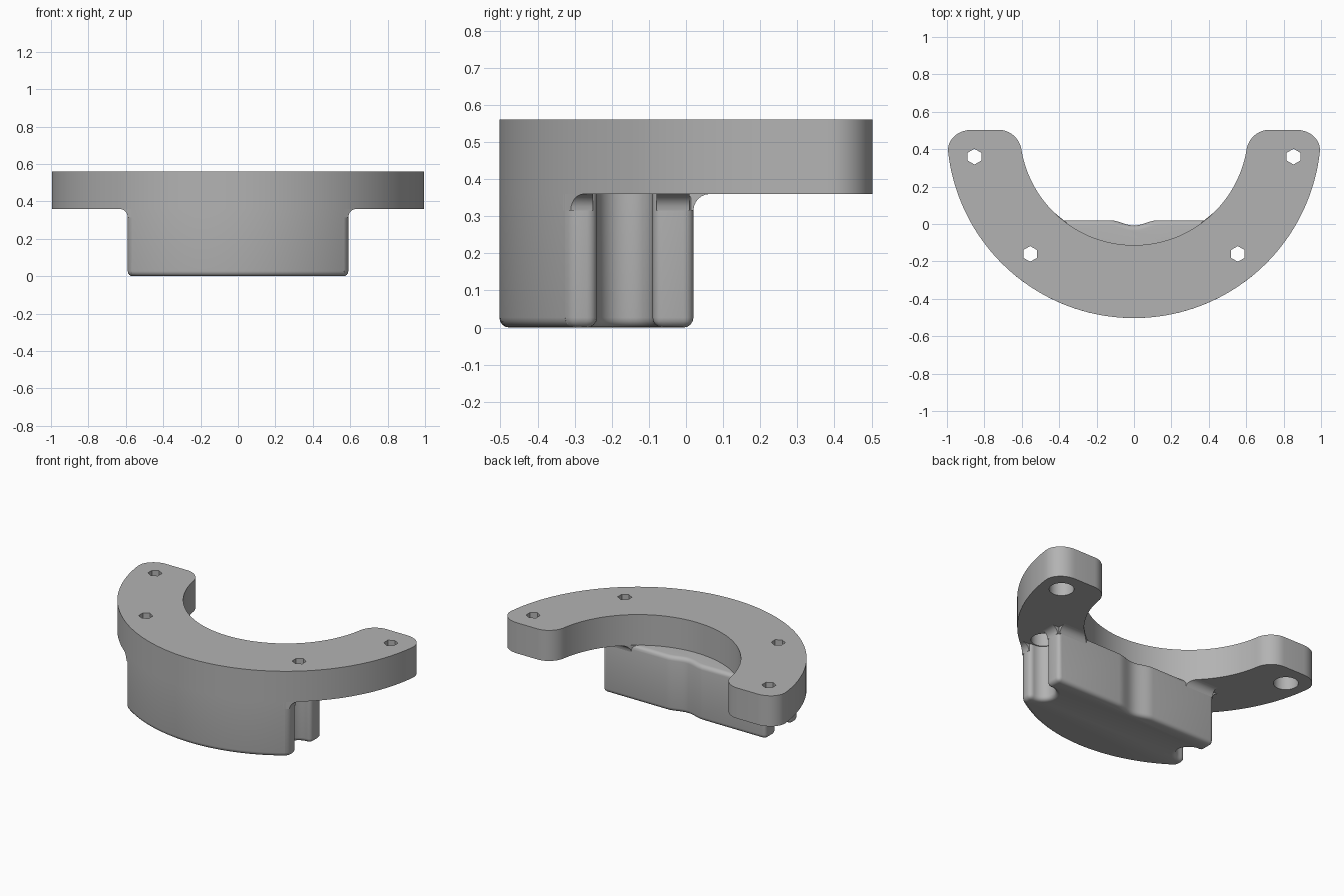
import bpy, bmesh, math
from mathutils import Vector

if "Cube" in bpy.data.objects:
    bpy.data.objects.remove(bpy.data.objects["Cube"], do_unlink=True)

grey = bpy.data.materials.new("plain_grey")
grey.use_nodes = True
grey.diffuse_color = (0.45, 0.45, 0.45, 1)
grey.node_tree.nodes["Principled BSDF"].inputs["Base Color"].default_value = grey.diffuse_color

CY, R_OUT, R_IN = 0.497, 1.0, 0.61      # shared arc centre and radii
Z_PLATE, Z_TOP, Y_END = 0.36, 0.56, 0.503
HALF, BACK = 0.59, 0.02                 # block half width and back face


def circle_x(r, y):
    return math.sqrt(r * r - (y - CY) ** 2)


def circle_y(r, x):
    return CY - math.sqrt(r * r - x * x)


def arc(cx, cy, r, a0, a1, n):
    steps = [math.radians(a0 + (a1 - a0) * i / n) for i in range(n + 1)]
    return [(cx + r * math.cos(a), cy + r * math.sin(a)) for a in steps]


def corner(a, c, b, n=10):
    # elliptic quarter from a to b, tangent to a-c and c-b
    a, b, c = Vector(a), Vector(b), Vector(c)
    ts = [math.pi / 2 * i / n for i in range(n + 1)]
    return [tuple(c + (a - c) * (1 - math.sin(t)) + (b - c) * (1 - math.cos(t))) for t in ts]


def mirrored(half):
    # close a right-hand outline with its left-hand copy
    return half + [(-x, y) for x, y in reversed(half) if abs(x) > 1e-5]


def prism(outline, z0, z1):
    bm = bmesh.new()
    face = bm.faces.new([bm.verts.new((x, y, z0)) for x, y in outline])
    new = bmesh.ops.extrude_face_region(bm, geom=[face])["geom"]
    for v in new:
        if isinstance(v, bmesh.types.BMVert):
            v.co.z = z1
    bmesh.ops.recalc_face_normals(bm, faces=bm.faces)
    return bm


def finish(bm, name):
    mesh = bpy.data.meshes.new(name)
    bm.to_mesh(mesh)
    bm.free()
    mesh.materials.append(grey)
    obj = bpy.data.objects.new(name, mesh)
    bpy.context.collection.objects.link(obj)
    return obj


def activate(obj):
    bpy.ops.object.select_all(action="DESELECT")
    obj.select_set(True)
    bpy.context.view_layer.objects.active = obj


def smooth(obj):
    activate(obj)
    bpy.ops.object.shade_smooth_by_angle(angle=math.radians(30))


# Curved mounting plate with rounded ends
y_c = 0.39
a_out = math.degrees(math.asin((y_c - CY) / R_OUT))
a_in = math.degrees(math.asin((y_c - CY) / R_IN))
x_out, x_in = circle_x(R_OUT, y_c), circle_x(R_IN, y_c)
half = arc(0, CY, R_OUT, -90, a_out, 40)
half += corner(half[-1], (1.0, Y_END), (0.87, Y_END))[1:]
half += corner((0.72, Y_END), (x_in + 0.01, Y_END), (x_in, y_c))
half += arc(0, CY, R_IN, a_in, -90, 32)[1:]
plate = finish(prism(mirrored(half), Z_PLATE, Z_TOP), "mounting_plate")

# Hexagonal screw holes, with a wide round recess below
for side in (-1, 1):
    for hx, hy in ((0.853, 0.36), (0.555, -0.16)):
        for r, sides, z0, z1 in ((0.042, 6, 0.3, 0.6), (0.073, 32, 0.3, 0.46)):
            ring = arc(side * hx, hy, r, 90, 450, sides)[:-1]
            cutter = finish(prism(ring, z0, z1), "hole_cutter")
            cutter.hide_render = True
            activate(plate)
            mod = plate.modifiers.new("hole", "BOOLEAN")
            mod.object, mod.operation, mod.solver = cutter, "DIFFERENCE", "EXACT"
            bpy.ops.object.modifier_apply(modifier=mod.name)
            bpy.data.objects.remove(cutter, do_unlink=True)
smooth(plate)

# Lower block: curved front, screw slots in the sides, shallow dent in the back
a_side = -math.degrees(math.acos(HALF / R_OUT))
half = arc(0, CY, R_OUT, -90, a_side, 24)
half += [(HALF, -0.24)] + arc(0.555, -0.165, 0.075, 270, 90, 16) + [(HALF, -0.09)]
half += [(HALF, BACK)]
half += [(0.13 * (1 - i / 8), BACK - 0.028 * math.sin(math.pi / 2 * i / 8) ** 2) for i in range(9)]
bm = prism(mirrored(half), 0, Z_PLATE)
rounded = []
for e in bm.edges:
    z = [v.co.z for v in e.verts]
    upright = abs(z[0] - z[1]) > 0.1
    sharp = e.calc_face_angle_signed(0) > math.radians(40)
    back_top = min(z) > 0.3 and min(v.co.y for v in e.verts) > -0.02
    if max(z) < 0.01 or (upright and sharp) or back_top:
        rounded.append(e)
bmesh.ops.bevel(bm, geom=rounded, offset=0.027, segments=4, profile=0.5, affect="EDGES")
block = finish(bm, "lower_block")
smooth(block)


# Concave fillets where the block meets the underside of the plate
def fillet(name, place):
    r = 0.045
    prof = [(-0.03, Z_PLATE), (-0.03, Z_PLATE - r)]
    prof += [(r + d, z) for d, z in arc(0, Z_PLATE - r, r, 180, 90, 6)]
    bm = bmesh.new()
    ends = [[bm.verts.new(place(d, z, end)) for d, z in prof] for end in (0, 1)]
    for ring in ends:
        bm.faces.new(ring)
    for i in range(len(prof)):
        j = (i + 1) % len(prof)
        bm.faces.new((ends[0][i], ends[0][j], ends[1][j], ends[1][i]))
    bmesh.ops.recalc_face_normals(bm, faces=bm.faces)
    smooth(finish(bm, name))


for s, word in ((1, "left"), (-1, "right")):
    fillet(word + "_front_fillet",
           lambda d, z, e: (s * (HALF + d), -0.25 if e else circle_y(R_OUT, HALF + d), z))
    fillet(word + "_side_fillet",
           lambda d, z, e: (s * (HALF + d), BACK - 0.01 if e else -0.08, z))
    fillet(word + "_back_fillet",
           lambda d, z, e: (s * (HALF - 0.01 if e else circle_x(R_IN, BACK + d)), BACK + d, z))
